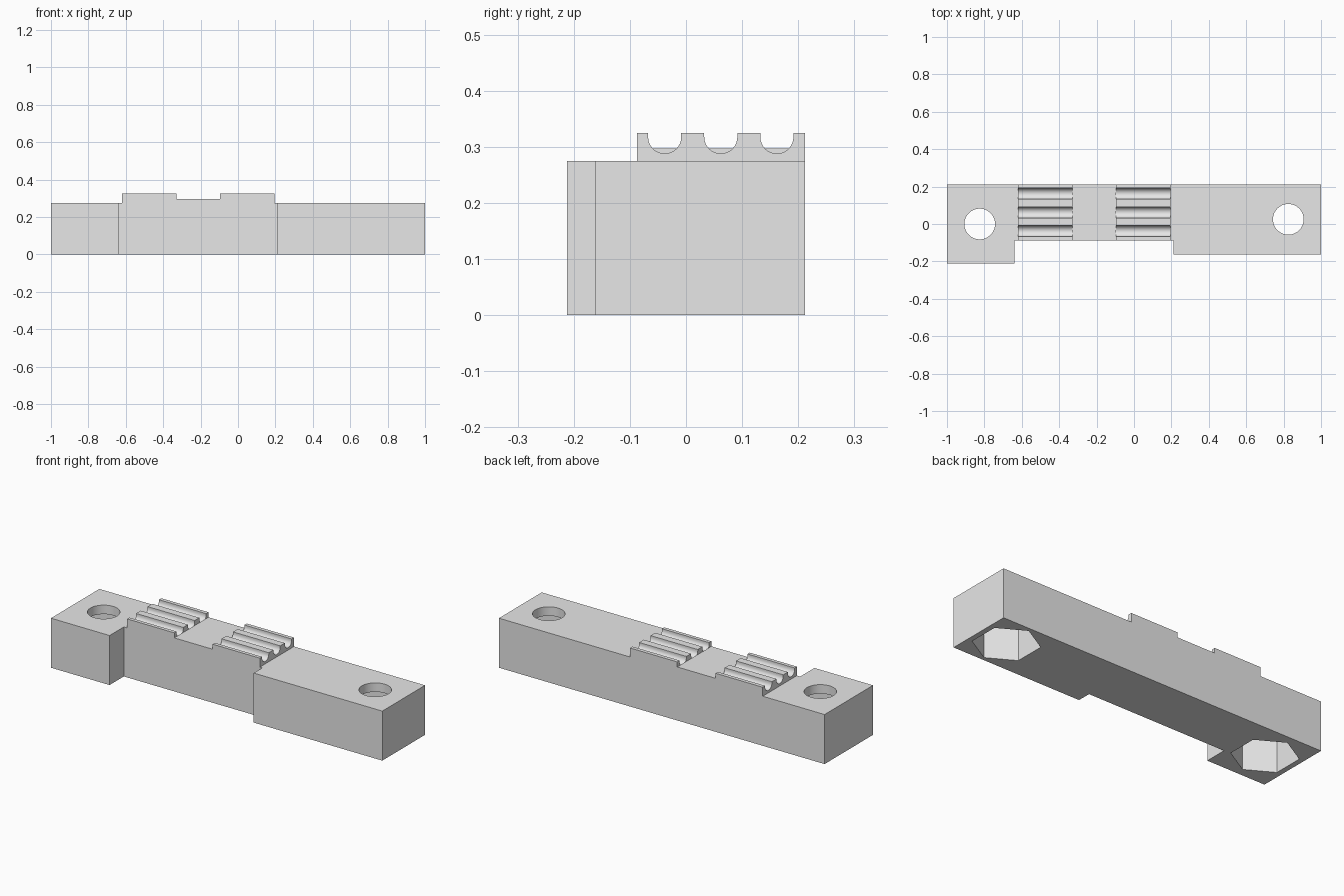
import bpy
import bmesh
from math import sin, cos, pi, radians
from mathutils import Vector

if "Cube" in bpy.data.objects:
    bpy.data.objects.remove(bpy.data.objects["Cube"], do_unlink=True)

grey = bpy.data.materials.new("plain_grey")
grey.use_nodes = True
grey.diffuse_color = (0.8, 0.8, 0.8, 1)
grey.node_tree.nodes["Principled BSDF"].inputs["Base Color"].default_value = (0.8, 0.8, 0.8, 1)

BACK, FRONT = 0.2125, -0.0875
DECK, GAP_TOP, RIDGE_TOP = 0.275, 0.297, 0.325


def prism(name, points, sweep):
    """Extrude a closed outline of 3D points along the sweep vector."""
    bm = bmesh.new()
    face = bm.faces.new([bm.verts.new(p) for p in points])
    new = bmesh.ops.extrude_face_region(bm, geom=[face])["geom"]
    moved = [g for g in new if isinstance(g, bmesh.types.BMVert)]
    bmesh.ops.translate(bm, verts=moved, vec=Vector(sweep))
    bmesh.ops.recalc_face_normals(bm, faces=bm.faces)
    mesh = bpy.data.meshes.new(name)
    bm.to_mesh(mesh)
    bm.free()
    mesh.materials.append(grey)
    obj = bpy.data.objects.new(name, mesh)
    bpy.context.collection.objects.link(obj)
    return obj


def ring(x, y, z, radius, sides):
    """Regular polygon with its first corner towards the back."""
    turns = [2 * pi * i / sides for i in range(sides)]
    return [(x + radius * sin(a), y + radius * cos(a), z) for a in turns]


def select_only(obj):
    bpy.ops.object.select_all(action="DESELECT")
    obj.select_set(True)
    bpy.context.view_layer.objects.active = obj


def smooth(obj):
    select_only(obj)
    bpy.ops.object.shade_smooth_by_angle(angle=radians(30))


def cut(obj, cutter):
    mod = obj.modifiers.new("cut", "BOOLEAN")
    mod.operation = "DIFFERENCE"
    mod.solver = "EXACT"
    mod.object = cutter
    select_only(obj)
    bpy.ops.object.modifier_apply(modifier=mod.name)
    bpy.data.objects.remove(cutter, do_unlink=True)


# Main bar: wide pad, narrow waist and medium pad in one outline
outline = [(-1, BACK), (-1, -BACK), (-0.64, -BACK), (-0.64, FRONT),
           (0.21, FRONT), (0.21, -0.1625), (1, -0.1625), (1, BACK)]
bar = prism("clamp_bar", [(x, y, 0) for x, y in outline], (0, 0, DECK))

# Bolt holes with hexagonal nut pockets underneath
for x, y in ((-0.825, 0), (0.825, 0.025)):
    cut(bar, prism("nut_cutter", ring(x, y, -0.1, 0.168, 6), (0, 0, 0.325)))
    cut(bar, prism("bolt_cutter", ring(x, y, 0.1, 0.082, 64), (0, 0, 0.3)))
smooth(bar)

# Low plate between the two grooved ridges
plate = [(-0.33, FRONT, DECK), (-0.33, BACK, DECK), (-0.33, BACK, GAP_TOP), (-0.33, FRONT, GAP_TOP)]
prism("centre_plate", plate, (0.235, 0, 0))

# Grooved ridges: three round-bottomed channels across each
RADIUS, AXIS = 0.0295, 0.3175
section = [(BACK, DECK), (FRONT, DECK), (FRONT, RIDGE_TOP)]
for y in (-0.038, 0.062, 0.162):
    section.append((y - RADIUS, RIDGE_TOP))
    for i in range(17):
        a = pi * i / 16
        section.append((y - RADIUS * cos(a), AXIS - RADIUS * sin(a)))
    section.append((y + RADIUS, RIDGE_TOP))
section.append((BACK, RIDGE_TOP))
for name, x in (("right_ridge", -0.62), ("left_ridge", -0.095)):
    smooth(prism(name, [(x, y, z) for y, z in section], (0.29, 0, 0)))
